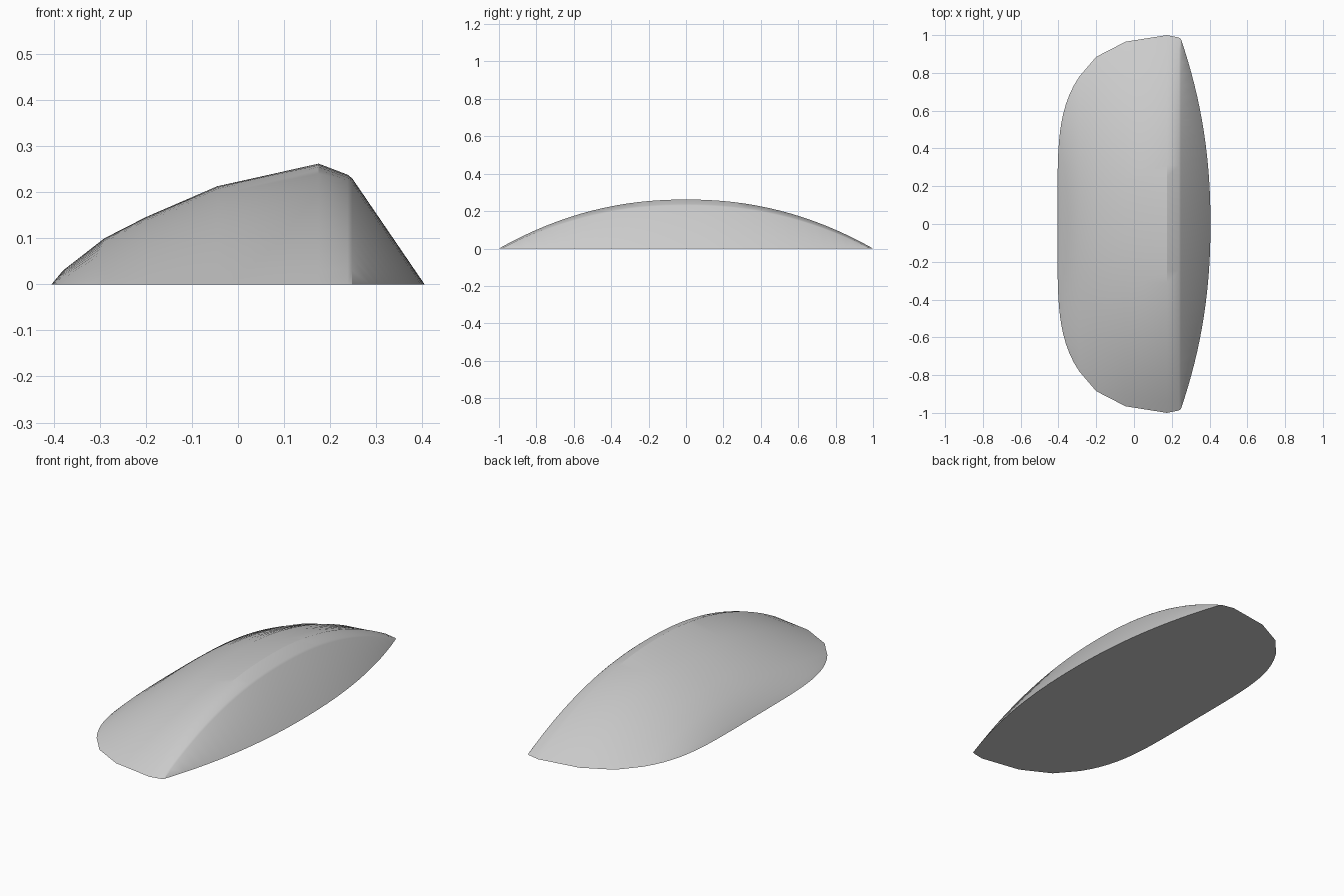
import bpy
import bmesh

cube = bpy.data.objects.get("Cube")
if cube:
    bpy.data.objects.remove(cube, do_unlink=True)

# Material
grey = bpy.data.materials.new("light_grey")
grey.use_nodes = True
colour = (0.6, 0.6, 0.6, 1.0)
grey.diffuse_color = colour
grey.node_tree.nodes["Principled BSDF"].inputs["Base Color"].default_value = colour

STEPS = 32


def bow(t, power=2.15):
    """Long arc that is 1 in the middle and 0 at both ends."""
    return 1 - abs(t) ** power


# Cross ribs: x position, half length, crown height, outward bulge, bulge power
ribs = [
    (-0.29, 0.78, 0.0, -0.115, 4.6),
    (-0.29, 0.78, 0.03, -0.09, 4.6),
    (-0.29, 0.78, 0.10, 0, 2),
    (-0.20, 0.885, 0.146, 0, 2),
    (-0.045, 0.965, 0.213, 0, 2),
    (0.175, 1.0, 0.262, 0, 2),
    (0.238, 0.987, 0.238, 0, 2),
    (0.248, 0.98, 0.23, 0, 2),
    (0.248, 0.98, 0.0, 0.157, 2.15),
]

# Domed shell lofted across the ribs
bm = bmesh.new()
rows = []
for x, half, crown, bulge, power in ribs:
    row = []
    for i in range(STEPS + 1):
        t = 2 * i / STEPS - 1
        row.append(bm.verts.new((x + bulge * bow(t, power), half * t, crown * bow(t))))
    rows.append(row)
for a, b in zip(rows, rows[1:]):
    for i in range(STEPS):
        bm.faces.new((a[i], b[i], b[i + 1], a[i + 1]))

# Weld the tips and close the flat underside
bmesh.ops.remove_doubles(bm, verts=bm.verts, dist=0.0005)
bmesh.ops.holes_fill(bm, edges=[e for e in bm.edges if e.is_boundary], sides=0)
bmesh.ops.recalc_face_normals(bm, faces=bm.faces)

mesh = bpy.data.meshes.new("domed_shell")
bm.to_mesh(mesh)
bm.free()
mesh.materials.append(grey)
shell = bpy.data.objects.new("domed_shell", mesh)
bpy.context.collection.objects.link(shell)

bpy.ops.object.select_all(action="DESELECT")
shell.select_set(True)
bpy.context.view_layer.objects.active = shell
bpy.ops.object.shade_smooth_by_angle(angle=0.55)
